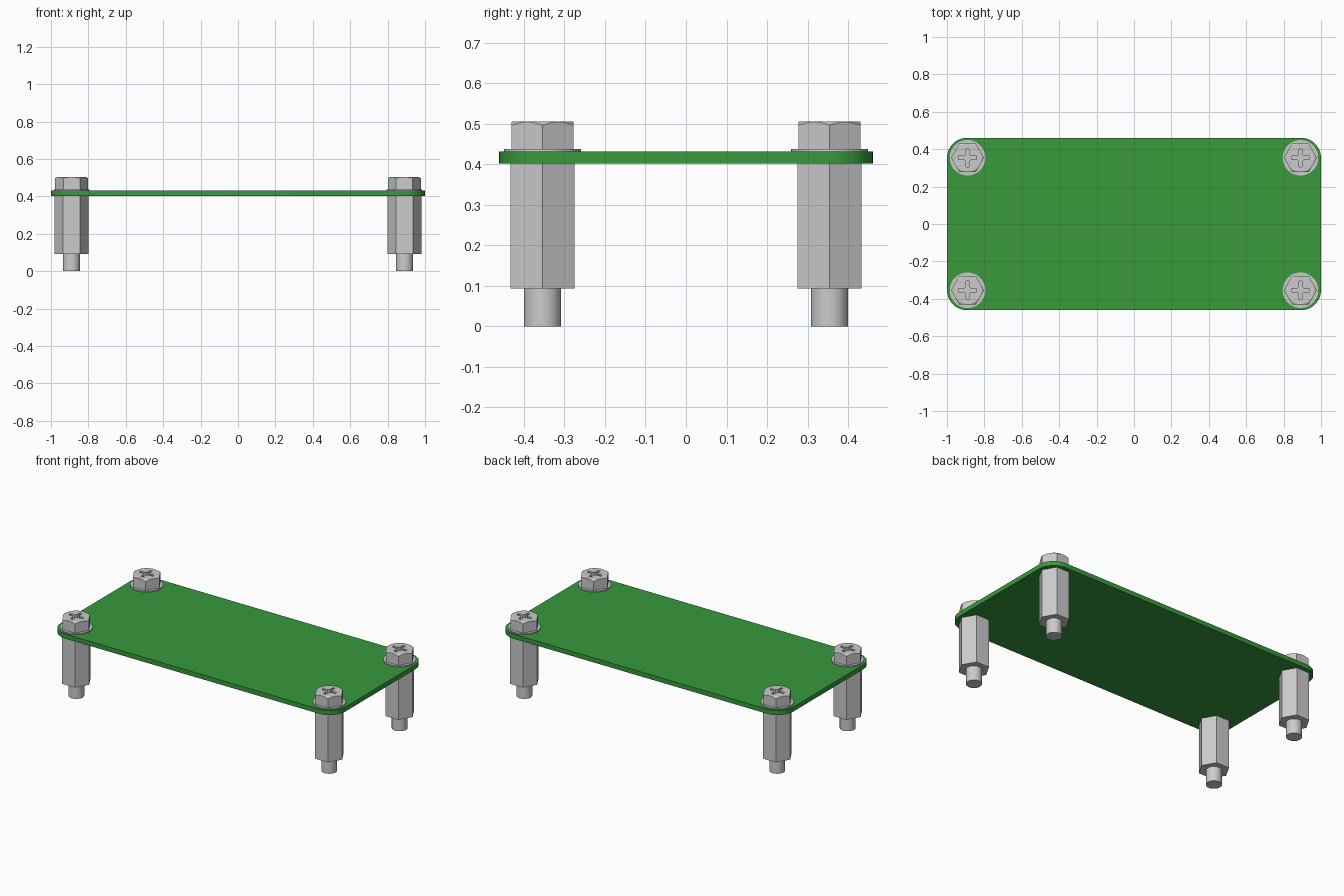
import bpy, bmesh
from math import pi, cos, sin, radians

if "Cube" in bpy.data.objects:
    bpy.data.objects.remove(bpy.data.objects["Cube"])


def loft(name, rings, smooth=30):
    """Closed solid through rings of 3D points with equal counts."""
    bm = bmesh.new()
    loops = [[bm.verts.new(p) for p in r] for r in rings]
    n = len(loops[0])
    for a, b in zip(loops, loops[1:]):
        for i in range(n):
            j = (i + 1) % n
            bm.faces.new((a[i], a[j], b[j], b[i]))
    bm.faces.new(loops[0][::-1])
    bm.faces.new(loops[-1])
    bmesh.ops.recalc_face_normals(bm, faces=bm.faces)
    me = bpy.data.meshes.new(name)
    bm.to_mesh(me)
    bm.free()
    me.shade_smooth()
    me.set_sharp_from_angle(angle=radians(smooth))
    ob = bpy.data.objects.new(name, me)
    bpy.context.collection.objects.link(ob)
    return ob


def circle(r, n):
    return [(r * cos(2 * pi * i / n), r * sin(2 * pi * i / n)) for i in range(n)]


def at(points, z):
    return [(x, y, z) for x, y in points]


def prism(name, points, z0, z1):
    return loft(name, [at(points, z0), at(points, z1)])


PX, PY = 0.89, 0.354          # fastener positions
BOT, TOP = 0.402, 0.431       # board faces

# Circuit board with rounded corners
R = 0.108
outline = []
for k, (sx, sy) in enumerate([(1, 1), (-1, 1), (-1, -1), (1, -1)]):
    for i in range(13):
        a = (k + i / 12) * pi / 2
        outline.append((sx * (1 - R) + R * cos(a), sy * (0.461 - R) + R * sin(a)))
board = prism("board", outline, BOT, TOP)
green = bpy.data.materials.new("board_green")
green.diffuse_color = (0.04, 0.32, 0.045, 1)
green.use_nodes = True
green.node_tree.nodes["Principled BSDF"].inputs["Base Color"].default_value = green.diffuse_color
board.data.materials.append(green)

# Hex standoff and its lower stud
standoff = prism("standoff", circle(0.091, 6), 0.093, BOT)
stud = prism("stud", circle(0.046, 32), 0, 0.093)

# Screw flange
flange = prism("screw_flange", circle(0.095, 48), TOP, 0.438)

# Hex screw head with a conical top chamfer
apothem, z_top = 0.0765, 0.505
hexagon, rim, crown = [], [], []
for i in range(48):
    a = 2 * pi * i / 48
    r = apothem / cos(a % (pi / 3) - pi / 6)
    p = (r * cos(a), r * sin(a))
    hexagon.append((*p, 0.438))
    rim.append((*p, z_top - 0.001 - (r - apothem) * 0.65))
    crown.append((0.075 * cos(a), 0.075 * sin(a), z_top))
head = loft("screw_head", [hexagon, rim, crown], 20)

# Cross recess cut into the head
L, w, c = 0.048, 0.009, 0.018
cross = []
for k in range(4):
    ca, sa = round(cos(k * pi / 2)), round(sin(k * pi / 2))
    for x, y in [(L, -w), (L, w), (c, w), (w, c)]:
        cross.append((x * ca - y * sa, x * sa + y * ca))
cutter = prism("recess_cutter", cross, 0.475, 0.55)
cutter.hide_render = True
mod = head.modifiers.new("recess", "BOOLEAN")
mod.operation, mod.solver, mod.object = "DIFFERENCE", "EXACT", cutter
dg = bpy.context.evaluated_depsgraph_get()
mesh = bpy.data.meshes.new_from_object(head.evaluated_get(dg))
head.modifiers.clear()
head.data = mesh
mesh.set_sharp_from_angle(angle=radians(20))
bpy.data.objects.remove(cutter)

# Repeat the fastener at all four corners
for part in (standoff, stud, flange, head):
    base = part.name
    for sx, sy, label in [(-1, -1, "front_left"), (1, -1, "front_right"),
                          (-1, 1, "back_left"), (1, 1, "back_right")]:
        ob = part if label == "front_left" else part.copy()
        if ob is not part:
            bpy.context.collection.objects.link(ob)
        ob.name = f"{base}_{label}"
        ob.location = (sx * PX, sy * PY, 0)
